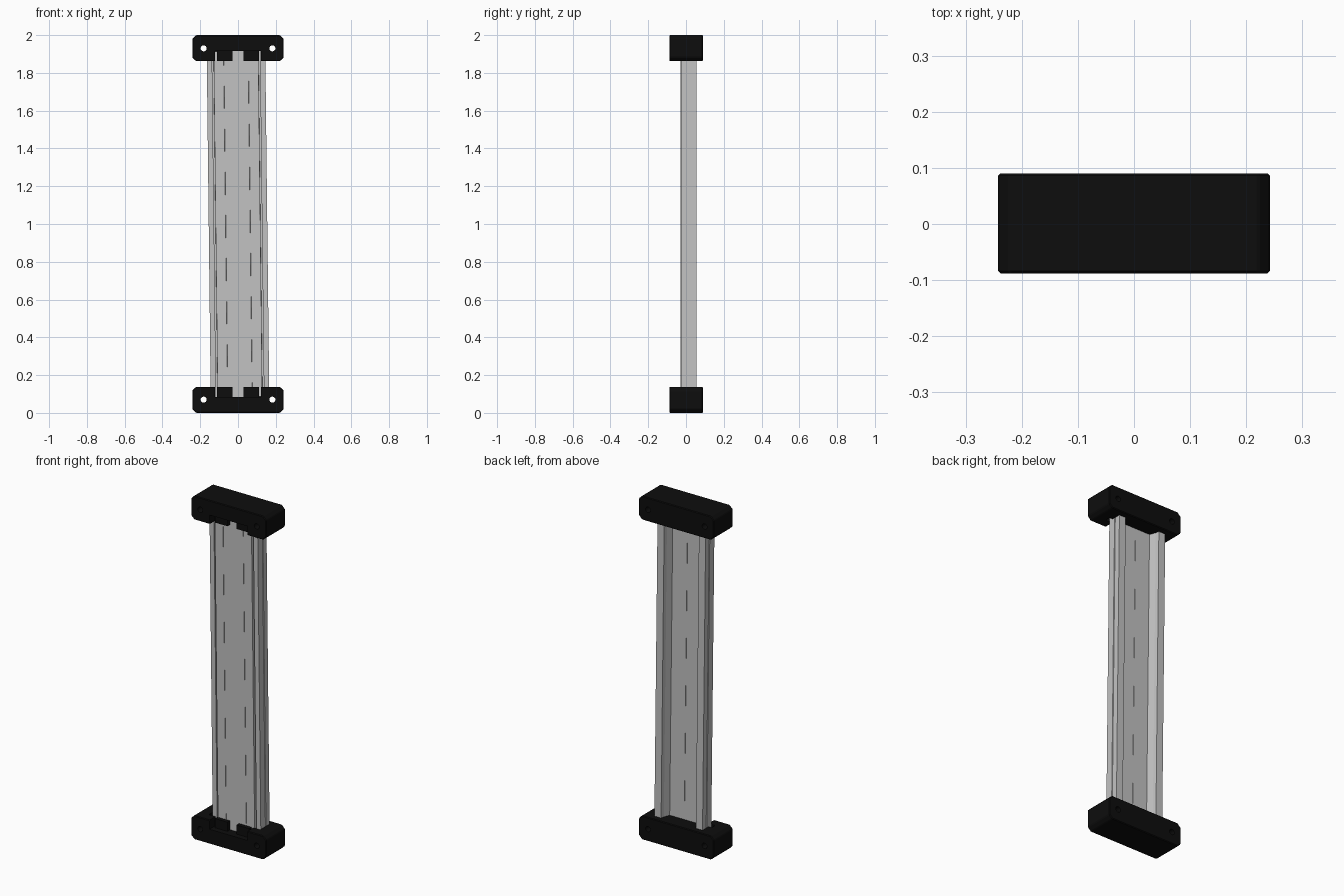
import bpy, bmesh, math
from mathutils import Matrix, Vector

cube = bpy.data.objects.get("Cube")
if cube:
    bpy.data.objects.remove(cube)


def material(name, value, rough):
    m = bpy.data.materials.new(name)
    m.use_nodes = True
    m.diffuse_color = (value, value, value, 1)
    node = m.node_tree.nodes["Principled BSDF"]
    node.inputs["Base Color"].default_value = (value, value, value, 1)
    node.inputs["Roughness"].default_value = rough
    return m


black = material("black_plastic", 0.004, 0.6)
silver = material("light_grey_metal", 0.54, 0.5)


def add_object(name, bm, mat):
    bmesh.ops.recalc_face_normals(bm, faces=bm.faces)
    me = bpy.data.meshes.new(name)
    bm.to_mesh(me)
    bm.free()
    me.materials.append(mat)
    ob = bpy.data.objects.new(name, me)
    bpy.context.collection.objects.link(ob)
    return ob


def prism(bm, outline, vector):
    """Extrude a closed outline along a vector."""
    face = bm.faces.new([bm.verts.new(p) for p in outline])
    out = bmesh.ops.extrude_face_region(bm, geom=[face])["geom"]
    verts = [v for v in out if isinstance(v, bmesh.types.BMVert)]
    bmesh.ops.translate(bm, verts=verts, vec=vector)


def box(bm, x0, x1, y0, y1, z0, z1):
    prism(bm, [(x0, y0, z0), (x1, y0, z0), (x1, y1, z0), (x0, y1, z0)],
          Vector((0, 0, z1 - z0)))


# Bracket body: block with chamfered ends and softened edges
W, H, C, FRONT, BACK = 0.242, 0.138, 0.02, -0.088, 0.09
half = [(W - C, 0), (W, C), (W, H - C), (W - C, H)]
outline = half + [(-x, z) for x, z in reversed(half)]
bm = bmesh.new()
prism(bm, [(x, FRONT, z) for x, z in outline], Vector((0, BACK - FRONT, 0)))
bmesh.ops.bevel(bm, geom=bm.edges[:], offset=0.004, segments=1, affect='EDGES')
bottom = add_object("bottom_bracket", bm, black)

# Cutter: front shelf, tab gaps, pocket for the rail, screw holes
FLOOR, OVER = 0.085, 0.2
bm = bmesh.new()
box(bm, -0.122, 0.122, -0.1, -0.055, FLOOR, OVER)
box(bm, -0.03, 0.03, -0.06, -0.02, FLOOR, OVER)
box(bm, -0.165, 0.165, -0.032, 0, FLOOR, OVER)
for s in (-1, 1):
    a, b = sorted((s * 0.11, s * 0.122))
    box(bm, a, b, -0.06, -0.02, FLOOR, OVER)
    place = Matrix.Translation((s * 0.182, 0, 0.07)) @ Matrix.Rotation(math.pi / 2, 4, 'X')
    bmesh.ops.create_cone(bm, cap_ends=True, segments=20, radius1=0.016,
                          radius2=0.016, depth=0.4, matrix=place)
cutter = add_object("bracket_cutter", bm, black)
cutter.hide_render = True

mod = bottom.modifiers.new("cut", 'BOOLEAN')
mod.operation = 'DIFFERENCE'
mod.solver = 'EXACT'
mod.use_self = True
mod.object = cutter
deps = bpy.context.evaluated_depsgraph_get()
mesh = bpy.data.meshes.new_from_object(bottom.evaluated_get(deps))
bottom.modifiers.clear()
bottom.data = mesh
bpy.data.objects.remove(cutter)

# Top bracket: the same part turned over
top = bpy.data.objects.new("top_bracket", mesh)
top.location.z = 2
top.rotation_euler.y = math.pi
bpy.context.collection.objects.link(top)

# Extruded rail: flat front plate, grooved side rails, hollow back
G = 0.0007
front = [(0.065 - G, -0.03), (0.065, -0.026), (0.065 + G, -0.03), (0.118, -0.03),
         (0.119, -0.008), (0.127, -0.008), (0.127, -0.026), (0.155, -0.026)]
side = [(0.155, 0.016), (0.150, 0.017), (0.150, 0.021), (0.155, 0.022)]
rear = [(0.155, 0.055), (0.112, 0.055), (0.108, 0.035), (0.095, 0.0),
        (G, 0.0)]
right = front + side + rear
section = right + [(0, -0.004)] + [(-x, y) for x, y in reversed(right)]
LENGTH = 1.83
bm = bmesh.new()
prism(bm, [(x, y, -LENGTH / 2) for x, y in section], Vector((0, 0, LENGTH)))
rail = add_object("rail", bm, silver)
rail.location.z = 1
rail.rotation_euler.y = -0.0116
